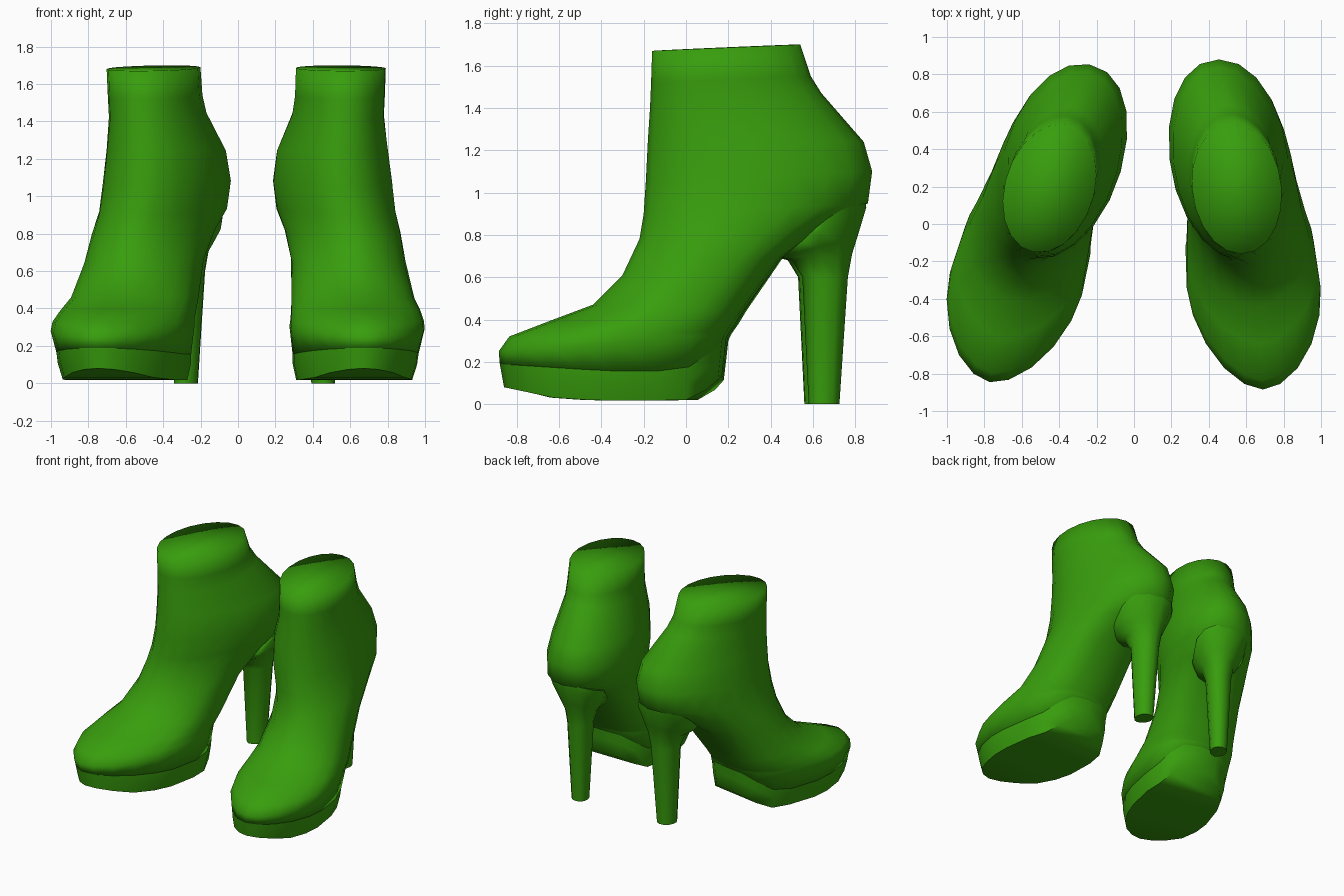
import bpy, bmesh, math
from mathutils import Matrix, Vector

if "Cube" in bpy.data.objects:
    bpy.data.objects.remove(bpy.data.objects["Cube"])

green = bpy.data.materials.new("leaf_green")
green.use_nodes = True
colour = (0.04, 0.34, 0.004, 1)
green.diffuse_color = colour
green.node_tree.nodes["Principled BSDF"].inputs["Base Color"].default_value = colour

# Second boot: mirrored, then turned further outward about the shaft
PIVOT = Vector((0.55, 0.2, 0))
OTHER = (Matrix.Translation((-0.45, 0.2, 0)) @ Matrix.Rotation(math.radians(-9.8), 4, 'Z')
         @ Matrix.Scale(-1, 4, (1, 0, 0)) @ Matrix.Translation(-PIVOT))


def signed_power(v, p):
    return math.copysign(abs(v) ** p, v)


def tilted_ring(front, back, cx, half, skew, n, p=1.0):
    """Oval between front and back profile points; p < 1 squares the rear, sharpens the front."""
    pts = []
    for i in range(n):
        a = math.tau * i / n
        c, s = math.cos(a), math.sin(a)
        q = p if c < 0 else 1 + (1 - p) / 2
        c, s = signed_power(c, q), signed_power(s, q)
        t = (1 - c) / 2
        y = front[0] + (back[0] - front[0]) * t
        z = front[1] + (back[1] - front[1]) * t
        pts.append((cx + skew * (y - (front[0] + back[0]) / 2) + half * s, y, z))
    return pts


def drape(ring, curve):
    """Set the heights of a ring from a (y, z) side curve."""
    def height(y):
        for (y0, z0), (y1, z1) in zip(curve, curve[1:]):
            if y <= y1:
                return z0 + (z1 - z0) * max(0, y - y0) / (y1 - y0)
        return curve[-1][1]
    return [(x, y, height(y)) for x, y, z in ring]


def cap(bm, loop):
    """Close a ring with strips running from side to side."""
    n = len(loop)
    for i in range(n // 2):
        corners = [loop[i], loop[i + 1], loop[n - i - 1], loop[-i]]
        bm.faces.new(list(dict.fromkeys(corners)))


def loft(name, rings, angle):
    bm = bmesh.new()
    loops = [[bm.verts.new(p) for p in r] for r in rings]
    n = len(loops[0])
    for a, b in zip(loops, loops[1:]):
        for i in range(n):
            j = (i + 1) % n
            bm.faces.new((a[i], a[j], b[j], b[i]))
    cap(bm, loops[0])
    cap(bm, loops[-1])
    bmesh.ops.recalc_face_normals(bm, faces=bm.faces)
    for side in ("left", "right"):
        if side == "right":
            bmesh.ops.transform(bm, matrix=OTHER, verts=bm.verts)
            bmesh.ops.reverse_faces(bm, faces=bm.faces)
        mesh = bpy.data.meshes.new(f"{side}_{name}")
        bm.to_mesh(mesh)
        mesh.materials.append(green)
        obj = bpy.data.objects.new(f"{side}_{name}", mesh)
        bpy.context.collection.objects.link(obj)
        bpy.ops.object.select_all(action='DESELECT')
        obj.select_set(True)
        bpy.context.view_layer.objects.active = obj
        bpy.ops.object.shade_smooth_by_angle(angle=math.radians(angle))
    bm.free()


# Side curves of the platform: seam with the upper, and ground side
seam = [(-.885, .19), (-.5, .165), (-.2, .15), (0, .17), (.08, .205), (.15, .29), (.2, .315)]
ground = [(-.86, .08), (-.6, .025), (-.3, .015), (0, .02), (.1, .07), (.17, .13)]
seam_ring = drape(tilted_ring((-.88, 0), (.19, 0), .632, .333, -.09, 20, .75), seam)

# Upper: closed shaft top, ankle, heel bulge, instep and toe
# (front point, back point, centre x, half width, skew, rear squareness)
upper = [
    ((-.16, 1.67), (.54, 1.70), .55, .24, -.07, 1),
    ((-.165, 1.52), (.59, 1.55), .545, .24, -.07, 1),
    ((-.17, 1.4), (.64, 1.47), .535, .245, -.08, 1),
    ((-.18, 1.25), (.84, 1.24), .505, .295, -.10, 1),
    ((-.19, 1.05), (.88, 1.10), .507, .317, -.10, .95),
    ((-.2, .9), (.86, .95), .525, .313, -.12, .95),
    ((-.22, .78), (.66, .84), .562, .306, -.12, .85),
    ((-.3, .61), (.45, .69), .592, .304, -.10, .75),
    ((-.44, .47), (.27, .44), .615, .328, -.09, .75),
    ((-.64, .395), (.23, .375), .632, .345, -.09, .75),
    ((-.835, .32), (.21, .345), .64, .354, -.09, .75),
    ((-.885, .25), (.20, .33), .64, .358, -.09, .75),
]
loft("boot_upper", [tilted_ring(*r[:5], 20, r[5]) for r in upper] + [seam_ring], 100)

# Heel: cupped seat under the upper, narrowing to a tall post
heel = [
    ((.50, .82), (.85, .965), .465, .205, -.12),
    ((.42, .715), (.852, .93), .465, .202, -.12),
    ((.44, .695), (.81, .79), .46, .155, -.1),
    ((.50, .68), (.785, .71), .452, .115, -.1),
    ((.55, .60), (.765, .60), .45, .095, -.1),
    ((.58, 0), (.725, 0), .455, .063, -.1),
]
loft("heel", [tilted_ring(*r, 12, .9) for r in heel], 50)

# Platform: curved slab under the ball of the foot
lower_ring = drape(tilted_ring((-.86, 0), (.17, 0), .625, .306, -.09, 20, .75), ground)
middle_ring = [tuple(a * .6 + b * .4 for a, b in zip(p, q))
               for p, q in zip(seam_ring, lower_ring)]
middle_ring = [(x + (x - .625) * .02, y, z) for x, y, z in middle_ring]
loft("platform", [seam_ring, middle_ring, lower_ring], 60)
